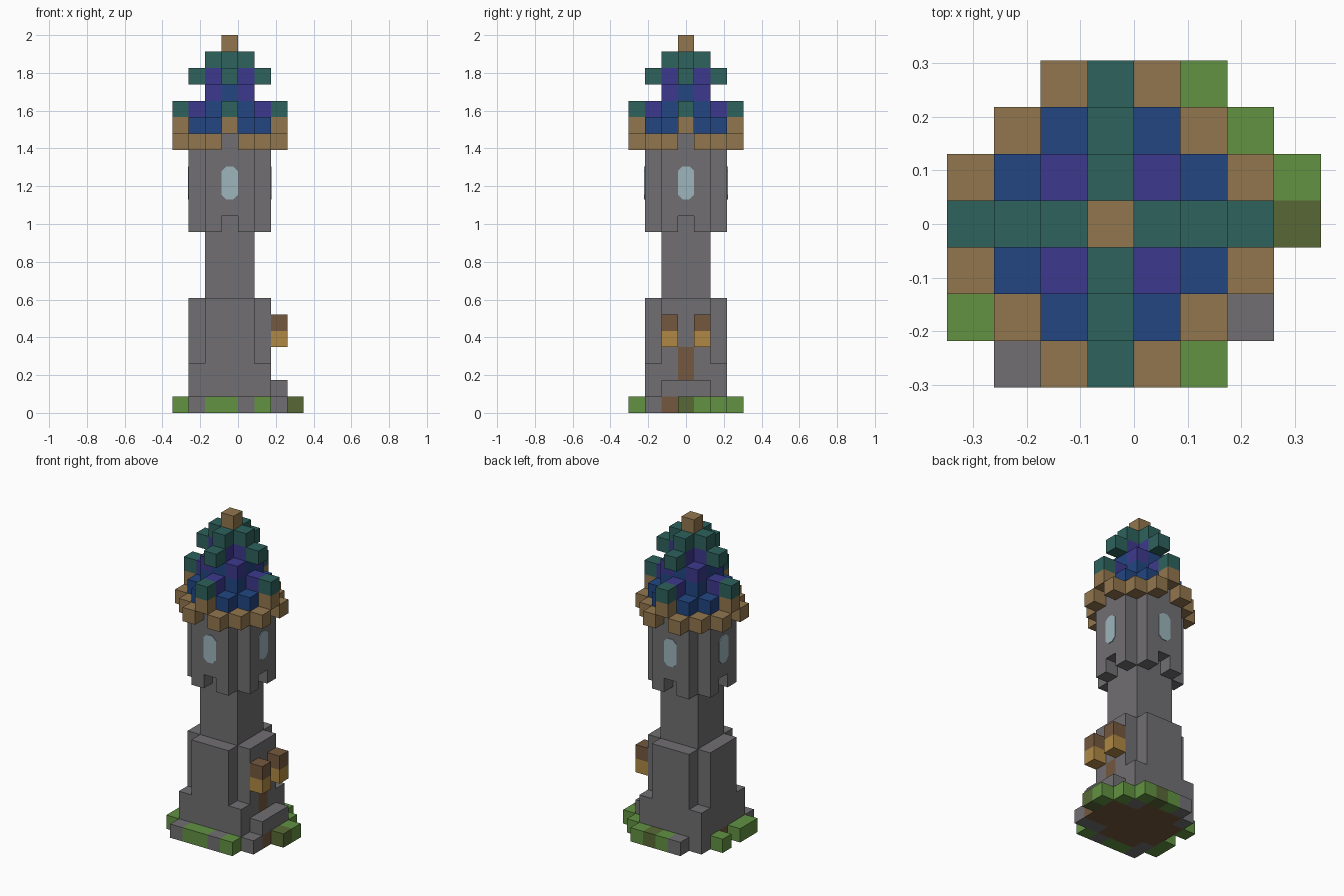
import bpy
import bmesh
from mathutils import Vector

cube = bpy.data.objects.get("Cube")
if cube:
    bpy.data.objects.remove(cube, do_unlink=True)

U = 2 / 23  # block size


def material(name, rgb):
    lin = [((c / 255 + 0.055) / 1.055) ** 2.4 for c in rgb] + [1]
    m = bpy.data.materials.new(name)
    m.use_nodes = True
    m.diffuse_color = lin
    m.node_tree.nodes["Principled BSDF"].inputs["Base Color"].default_value = lin
    return m


MATS = {
    "stone": material("stone_grey", (113, 111, 114)),
    "tan": material("tan_wood", (146, 118, 78)),
    "teal": material("teal_tile", (45, 98, 92)),
    "blue": material("blue_tile", (34, 70, 130)),
    "purple": material("purple_tile", (61, 57, 142)),
    "grass": material("grass_green", (98, 146, 66)),
    "moss": material("moss_green", (88, 105, 54)),
    "brown": material("dark_brown", (116, 88, 62)),
    "amber": material("amber_light", (176, 137, 68)),
    "glass": material("pale_glass", (156, 181, 188)),
}

cells = {}  # (column, row, layer) -> (part, colour)


def put(part, colour, layers, spots):
    for k in layers:
        for a, b in spots:
            cells[a, b, k] = (part, colour)


def around(*spots):
    """Repeat spots in all eight mirrored positions about the tower axis."""
    return {p for a, b in spots for s in (1, -1) for t in (1, -1)
            for p in ((a * s, b * t), (b * t, a * s))}


square3 = around((0, 0), (1, 0), (1, 1))
cross5 = square3 | around((2, 0), (2, 1))
corners = around((2, 2))

# Ground: earth core, corner stones and an uneven grass rim, back row first
put("ground", "brown", [0], cross5 | {(3, -1), (3, 0), (3, 1)})
put("ground", "stone", [0], corners)
RIM = ["..sgmg..",
       "......g.",
       "g......g",
       ".......m",
       "g.......",
       "g.....s.",
       ".sggsg.."]
for r, row in enumerate(RIM):
    for c, ch in enumerate(row):
        if ch != ".":
            put("ground", {"s": "stone", "g": "grass", "m": "moss"}[ch], [0], [(c - 3, 3 - r)])

# Tower: wide foot, narrow shaft, overhanging lookout room
put("tower_foot", "stone", range(1, 7), cross5)
put("tower_foot", "stone", range(1, 3), corners)
put("tower_shaft", "stone", range(7, 11), square3)
put("lookout_room", "stone", range(11, 17), cross5)
for spot in around((2, 0)):
    del cells[(*spot, 11)]

# Entrance: doorstep, door and two lanterns
put("doorstep", "stone", [1], [(3, -1), (3, 0), (3, 1)])
put("door", "brown", [2, 3], [(2, 0)])
for side, name in ((-1, "front_lantern"), (1, "back_lantern")):
    put(name, "amber", [4], [(3, side)])
    put(name, "brown", [5], [(3, side)])

# Roof: wooden eaves, tiled tiers, ridge knobs and finial
put("eaves", "tan", [16], around((3, 1), (2, 2)))
put("eaves", "tan", [17], around((3, 0)))
put("roof", "blue", [17], cross5)
put("roof", "blue", [18, 19], square3)
put("roof", "purple", [19], around((1, 1)))
put("roof", "purple", [18], around((2, 0)))
put("roof", "purple", [20], around((1, 0)))
put("ridge", "teal", [18], around((3, 0)))
put("ridge", "teal", [20], around((2, 0), (0, 0)))
put("ridge", "teal", [21], around((1, 0), (0, 0)))
put("finial", "tan", [22], [(0, 0)])


def add_object(name, bm, colours):
    mesh = bpy.data.meshes.new(name)
    bm.to_mesh(mesh)
    bm.free()
    for colour in colours:
        mesh.materials.append(MATS[colour])
    bpy.context.collection.objects.link(bpy.data.objects.new(name, mesh))


def place(a, b, k):
    return Vector(((a - 0.5) * U, b * U, (k + 0.5) * U))


# Skin each part with its exposed block faces, merged into large flat ones
for part in sorted({p for p, _ in cells.values()}):
    bm = bmesh.new()
    colours = []
    for cell, (owner, colour) in cells.items():
        if owner != part:
            continue
        if colour not in colours:
            colours.append(colour)
        for axis in range(3):
            for sign in (-1, 1):
                n = Vector((0, 0, 0))
                n[axis] = sign
                if tuple(int(c + d) for c, d in zip(cell, n)) in cells:
                    continue
                u = Vector((0, 0, 0))
                u[(axis + 1) % 3] = 1
                v = n.cross(u)
                mid = place(*cell) + n * U / 2
                ring = [mid + (u * i + v * j) * U / 2
                        for i, j in ((-1, -1), (1, -1), (1, 1), (-1, 1))]
                face = bm.faces.new([bm.verts.new(p) for p in ring])
                face.material_index = colours.index(colour)
    bmesh.ops.remove_doubles(bm, verts=bm.verts[:], dist=U / 100)
    bmesh.ops.dissolve_limit(bm, angle_limit=0.01, verts=bm.verts[:],
                             edges=bm.edges[:], delimit={"MATERIAL"})
    add_object(part, bm, colours)

# Windows: thin panes with clipped corners on the four lookout walls
CLIP = 0.28
for name, n in (("front", (0, -1)), ("back", (0, 1)), ("left", (1, 0)), ("right", (-1, 0))):
    out = Vector((*n, 0))
    side = Vector((-n[1], n[0], 0))
    up = Vector((0, 0, 1))
    mid = place(0, 0, 13.5) + out * U * 2.5
    w, h = 0.5, 1.0
    quarter = [(w, h - CLIP), (w - CLIP, h)]
    outline = (quarter + [(-x, z) for x, z in reversed(quarter)]
               + [(-x, -z) for x, z in quarter] + [(x, -z) for x, z in reversed(quarter)])
    bm = bmesh.new()
    pane = bm.faces.new([bm.verts.new(mid + (side * x + up * z) * U) for x, z in outline])
    grown = bmesh.ops.extrude_face_region(bm, geom=[pane])
    bmesh.ops.translate(bm, vec=out * 0.004,
                        verts=[e for e in grown["geom"] if isinstance(e, bmesh.types.BMVert)])
    bmesh.ops.recalc_face_normals(bm, faces=bm.faces[:])
    add_object(name + "_window", bm, ["glass"])
